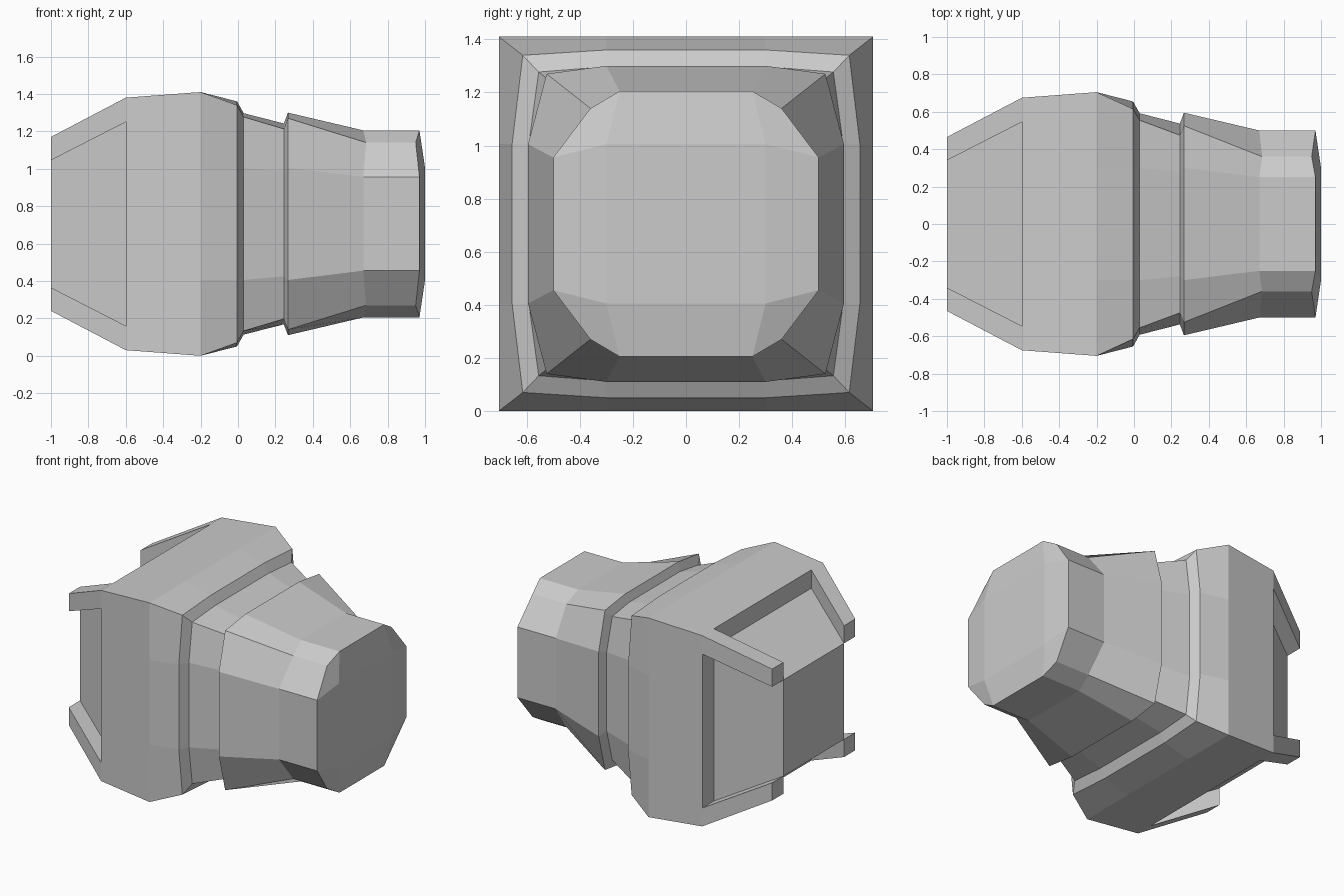
import bpy, bmesh

if "Cube" in bpy.data.objects:
    bpy.data.objects.remove(bpy.data.objects["Cube"])

CENTRE = (0, 0, 0.705)

# x, half size, half width of the flat, corner y, corner z, corner x offset
SECTIONS = [
    (-0.60, 0.675, 0.545, 0.675, 0.675, 0.0),
    (-0.20, 0.705, 0.30, 0.705, 0.705, 0.0),
    (-0.005, 0.655, 0.30, 0.615, 0.635, 0.0),
    (0.03, 0.592, 0.30, 0.555, 0.572, 0.0),
    (0.245, 0.537, 0.28, 0.475, 0.508, 0.0),
    (0.267, 0.595, 0.30, 0.525, 0.565, 0.0),
    (0.67, 0.50, 0.25, 0.36, 0.435, 0.015),
    (0.97, 0.50, 0.25, 0.36, 0.435, -0.02),
]


def loft(bm, rings):
    """Bridge consecutive vertex rings with quads."""
    for a, b in zip(rings, rings[1:]):
        n = len(a)
        for i in range(n):
            j = (i + 1) % n
            bm.faces.new((a[i], a[j], b[j], b[i]))


def section(bm, x, h, f, cy, cz, dx):
    """12-sided rounded square across the x axis."""
    q = [(x, h, f), (x + dx, cy, cz), (x, f, h)]
    pts = []
    for sy, sz, step in ((1, 1, 1), (-1, 1, -1), (-1, -1, 1), (1, -1, -1)):
        pts += [(px, sy * y, sz * z) for px, y, z in q[::step]]
    return [bm.verts.new(p) for p in pts]


def square(bm, x, lo, hi):
    return [bm.verts.new((x, y, z)) for y, z in ((hi, hi), (lo, hi), (lo, lo), (hi, lo))]


def edge_cells(bm, ring, inner):
    """Four faces between the ring's flats and an inner square."""
    for i in range(4):
        bm.faces.new((ring[3 * i + 2], ring[(3 * i + 3) % 12], inner[(i + 1) % 4], inner[i]))


def finish(bm, name):
    bmesh.ops.recalc_face_normals(bm, faces=bm.faces)
    me = bpy.data.meshes.new(name)
    bm.to_mesh(me)
    bm.free()
    ob = bpy.data.objects.new(name, me)
    ob.location = CENTRE
    bpy.context.collection.objects.link(ob)
    return ob


# Main body: stepped rear, grooved neck, domed front cap
bm = bmesh.new()
rings = [section(bm, *s) for s in SECTIONS]
loft(bm, rings)
edge_cells(bm, rings[0], square(bm, -0.60, -0.545, 0.545))
cap = square(bm, 1.0, -0.30, 0.30)
edge_cells(bm, rings[-1], cap)
for i in range(4):
    bm.faces.new(rings[-1][3 * i:3 * i + 3] + [cap[i]])
bm.faces.new(cap)
finish(bm, "body")

# Recessed tapering core at the rear
bm = bmesh.new()
core = [square(bm, -0.60, -0.545, 0.545), square(bm, -1.0, -0.34, 0.34)]
loft(bm, core)
bm.faces.new(core[1])
finish(bm, "rear_core")

# Four corner prongs around the core
bm = bmesh.new()
prong = [square(bm, -0.60, 0.545, 0.675), square(bm, -1.0, 0.34, 0.465)]
loft(bm, prong)
bm.faces.new(prong[1])
ob = finish(bm, "corner_prongs")
mir = ob.modifiers.new("mirror", 'MIRROR')
mir.use_axis = (False, True, True)
mir.use_mirror_merge = False
